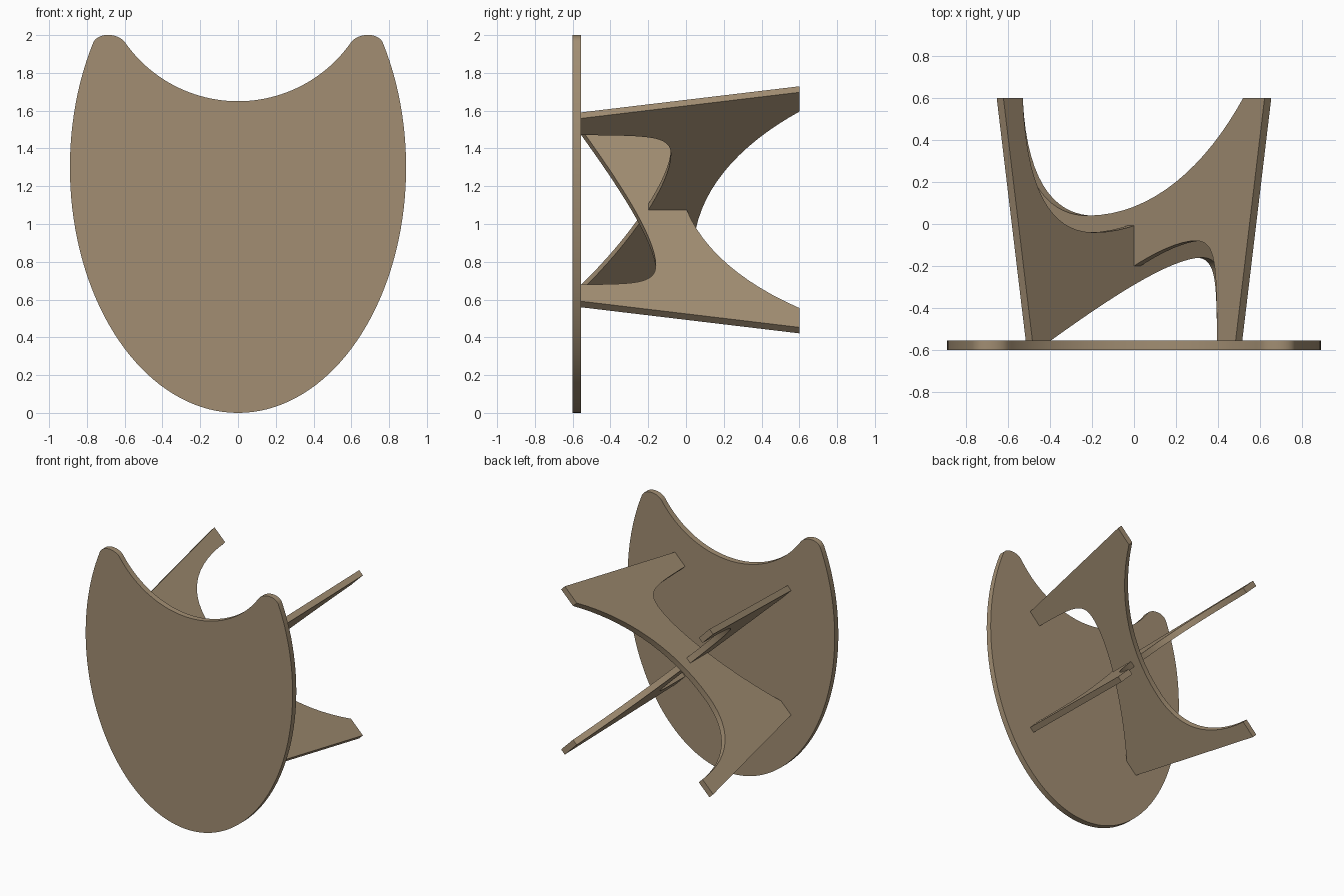
import bpy, bmesh, math
from mathutils import Vector, Matrix

if "Cube" in bpy.data.objects:
    bpy.data.objects.remove(bpy.data.objects["Cube"])

wood = bpy.data.materials.new("wood")
wood.diffuse_color = (0.36, 0.27, 0.17, 1)
wood.use_nodes = True
wood.node_tree.nodes["Principled BSDF"].inputs["Base Color"].default_value = wood.diffuse_color
T = 0.045
N = 16


def bez(a, b, c, d, n=N):
    # Cubic curve samples, end point left out
    a, b, c, d = map(Vector, (a, b, c, d))
    out = []
    for i in range(n):
        t = i / n
        s = 1 - t
        out.append(a * s**3 + b * (3 * s * s * t) + c * (3 * s * t * t) + d * t**3)
    return out


def slab(name, outline, matrix):
    # Flat board: outline in local xy, thickness centred on local z
    bm = bmesh.new()
    face = bm.faces.new([bm.verts.new((p[0], p[1], -T / 2)) for p in outline])
    ext = bmesh.ops.extrude_face_region(bm, geom=[face])
    bmesh.ops.translate(bm, vec=(0, 0, T),
                        verts=[v for v in ext["geom"] if isinstance(v, bmesh.types.BMVert)])
    bmesh.ops.transform(bm, matrix=matrix, verts=bm.verts)
    bmesh.ops.recalc_face_normals(bm, faces=bm.faces)
    me = bpy.data.meshes.new(name)
    bm.to_mesh(me)
    bm.free()
    ob = bpy.data.objects.new(name, me)
    bpy.context.collection.objects.link(ob)
    me.materials.append(wood)
    bpy.ops.object.select_all(action='DESELECT')
    ob.select_set(True)
    bpy.context.view_layer.objects.active = ob
    bpy.ops.object.shade_smooth_by_angle(angle=math.radians(30))
    return ob


# Tabletop: half of an ellipse, a rounded ear and a circular scoop, then mirrored
half = []
a_end = math.asin(0.66 / 1.3)
for i in range(49):
    a = -math.pi / 2 + (a_end + math.pi / 2) * i / 48
    half.append((0.89 * math.cos(a), 1.3 + 1.3 * math.sin(a)))
half[0] = (0, 0)
half += [tuple(p) for p in bez(half[-1], (0.742, 2.013), (0.645, 2.015), (0.6, 1.965), 12)[1:]]
R = 0.73
a0 = math.asin(0.6 / R)
for i in range(25):
    a = a0 * (1 - i / 24)
    half.append((R * math.sin(a), 1.65 + R * (1 - math.cos(a))))
outline = half + [(-x, z) for x, z in half[-2:0:-1]]
slab("tabletop", outline, Matrix.Translation((0, -0.6 + T / 2, 0)) @ Matrix.Rotation(math.pi / 2, 4, 'X'))


# Crossed legs: S-shaped boards sharing one outline, the middle shifted along y
def leg(name, lift, end_sign):
    h, g = 0.04 + lift, -0.08 + lift
    top = bez((-0.53, 0.6), (-0.51, 0.15 + lift), (-0.35, h), (-0.2, h))
    top += bez((-0.2, h), (0.1, h), (0.35, 0.28 + lift), (0.52, 0.6)) + [Vector((0.52, 0.6))]
    low = bez((-0.4, -0.555), (-0.15, -0.29 + lift), (0.15, g), (0.3, g))
    low += bez((0.3, g), (0.40, g), (0.395, -0.2 + lift), (0.4, -0.555)) + [Vector((0.4, -0.555))]
    pts = [(p.x * 1.03, p.y) for p in top] + [(0.638, 0.6), (0.5, -0.555)]
    pts += [(p.x * 1.03, p.y) for p in reversed(low)] + [(-0.5, -0.555), (-0.638, 0.6)]
    pts = [(x * math.sqrt(2), y) for x, y in pts]
    # Local x runs along the diagonal, local y stays along world y
    k = math.sqrt(0.5)
    m = Matrix(((k, 0, -end_sign * k, 0), (0, 1, 0, 0), (end_sign * k, 0, k, 1.075), (0, 0, 0, 1)))
    slab(name, pts, m)


leg("rising_leg", 0.0, 1)
leg("falling_leg", -0.08, -1)
